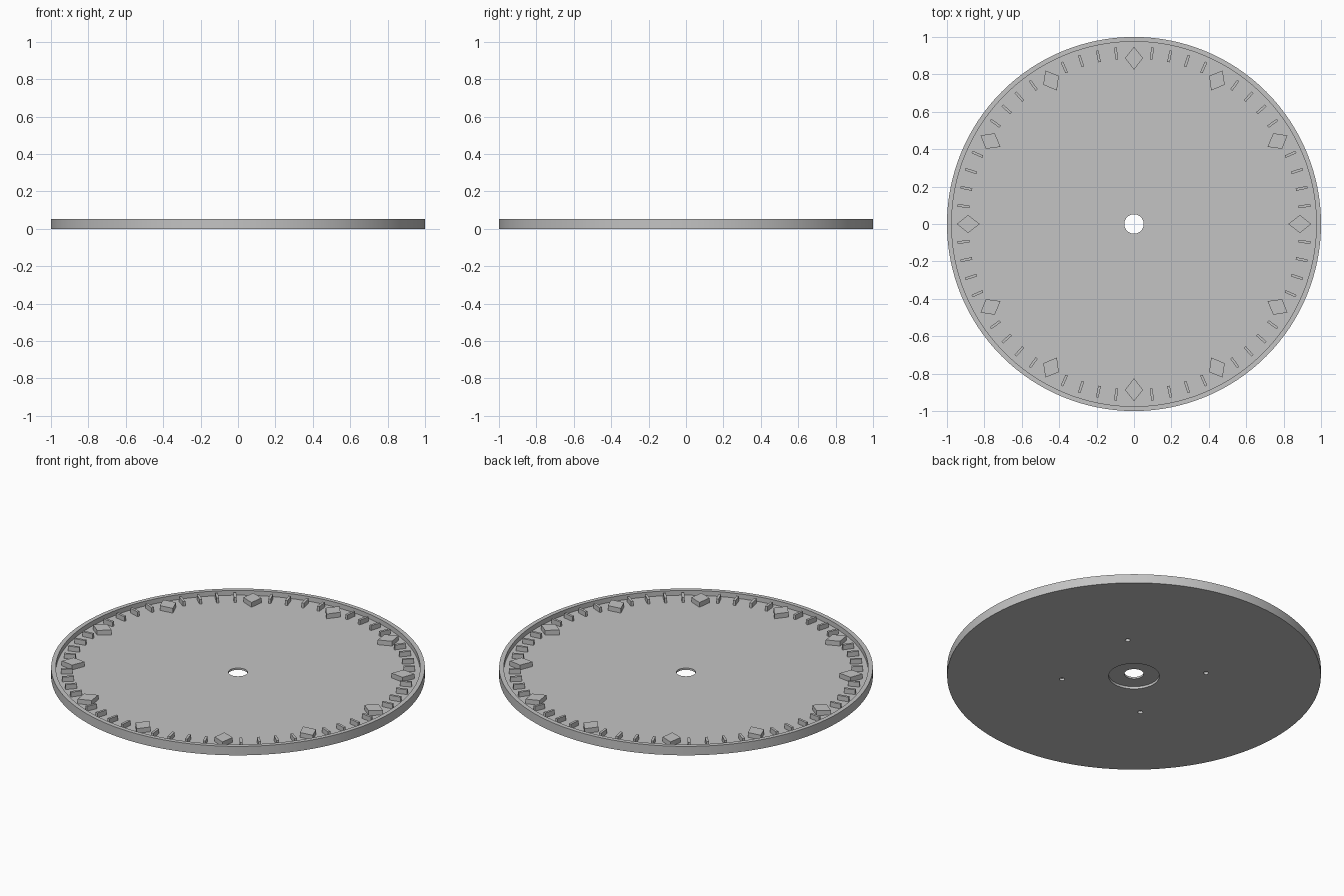
import bpy, bmesh
from math import pi, radians
from mathutils import Matrix, Vector

cube = bpy.data.objects.get("Cube")
if cube:
    bpy.data.objects.remove(cube, do_unlink=True)

HEIGHT, FLOOR, RECESS = 0.053, 0.025, 0.014

grey = bpy.data.materials.new("plain_grey")
grey.use_nodes = True
grey.diffuse_color = (0.55, 0.55, 0.55, 1)
grey.node_tree.nodes["Principled BSDF"].inputs["Base Color"].default_value = grey.diffuse_color


def make_object(name, bm):
    bmesh.ops.recalc_face_normals(bm, faces=bm.faces)
    mesh = bpy.data.meshes.new(name)
    bm.to_mesh(mesh)
    bm.free()
    mesh.materials.append(grey)
    obj = bpy.data.objects.new(name, mesh)
    bpy.context.collection.objects.link(obj)
    return obj


def add_prism(bm, outline, z0, z1, matrix):
    """Extruded polygon, placed by a matrix."""
    low = [bm.verts.new(matrix @ Vector((x, y, z0))) for x, y in outline]
    high = [bm.verts.new(matrix @ Vector((x, y, z1))) for x, y in outline]
    bm.faces.new(low[::-1])
    bm.faces.new(high)
    n = len(outline)
    for i in range(n):
        j = (i + 1) % n
        bm.faces.new((low[i], low[j], high[j], high[i]))


# Dial plate: turned profile with raised rim, centre bore and underside recess
profile = [(0.052, RECESS), (0.136, RECESS), (0.136, 0), (1, 0),
           (1, HEIGHT), (0.975, HEIGHT), (0.975, FLOOR), (0.052, FLOOR)]
bm = bmesh.new()
ring = [bm.verts.new((r, 0, z)) for r, z in profile]
edges = [bm.edges.new((ring[i - 1], ring[i])) for i in range(len(ring))]
bmesh.ops.spin(bm, geom=ring + edges, cent=(0, 0, 0), axis=(0, 0, 1),
               angle=2 * pi, steps=128)
bmesh.ops.remove_doubles(bm, verts=bm.verts, dist=0.0001)
plate = make_object("dial_plate", bm)

# Four blind mounting holes in the underside
bm = bmesh.new()
for k in range(4):
    place = Matrix.Rotation(radians(45 + 90 * k), 4, "Z") @ Matrix.Translation((0.387, 0, 0))
    bmesh.ops.create_cone(bm, cap_ends=True, segments=24, radius1=0.014, radius2=0.014,
                          depth=2 * RECESS, matrix=place)
cutter = make_object("mounting_hole_cutter", bm)
cutter.hide_render = True
cut = plate.modifiers.new("mounting_holes", "BOOLEAN")
cut.object = cutter
cut.solver = "EXACT"
bpy.context.view_layer.objects.active = plate
plate.select_set(True)
bpy.ops.object.modifier_apply(modifier=cut.name)
bpy.data.objects.remove(cutter, do_unlink=True)
bpy.ops.object.shade_smooth_by_angle(angle=radians(30))

# Raised markers: diamonds on the hours, bars on the minutes
diamond = [(0.825, 0), (0.887, -0.048), (0.947, 0), (0.887, 0.048)]
bar = [(0.885, -0.007), (0.948, -0.007), (0.948, 0.007), (0.885, 0.007)]
hours, minutes = bmesh.new(), bmesh.new()
for i in range(60):
    turn = Matrix.Rotation(radians(6 * i), 4, "Z")
    if i % 5 == 0:
        add_prism(hours, diamond, FLOOR - 0.002, HEIGHT, turn)
    else:
        add_prism(minutes, bar, FLOOR - 0.002, HEIGHT, turn)
make_object("hour_markers", hours)
make_object("minute_markers", minutes)
